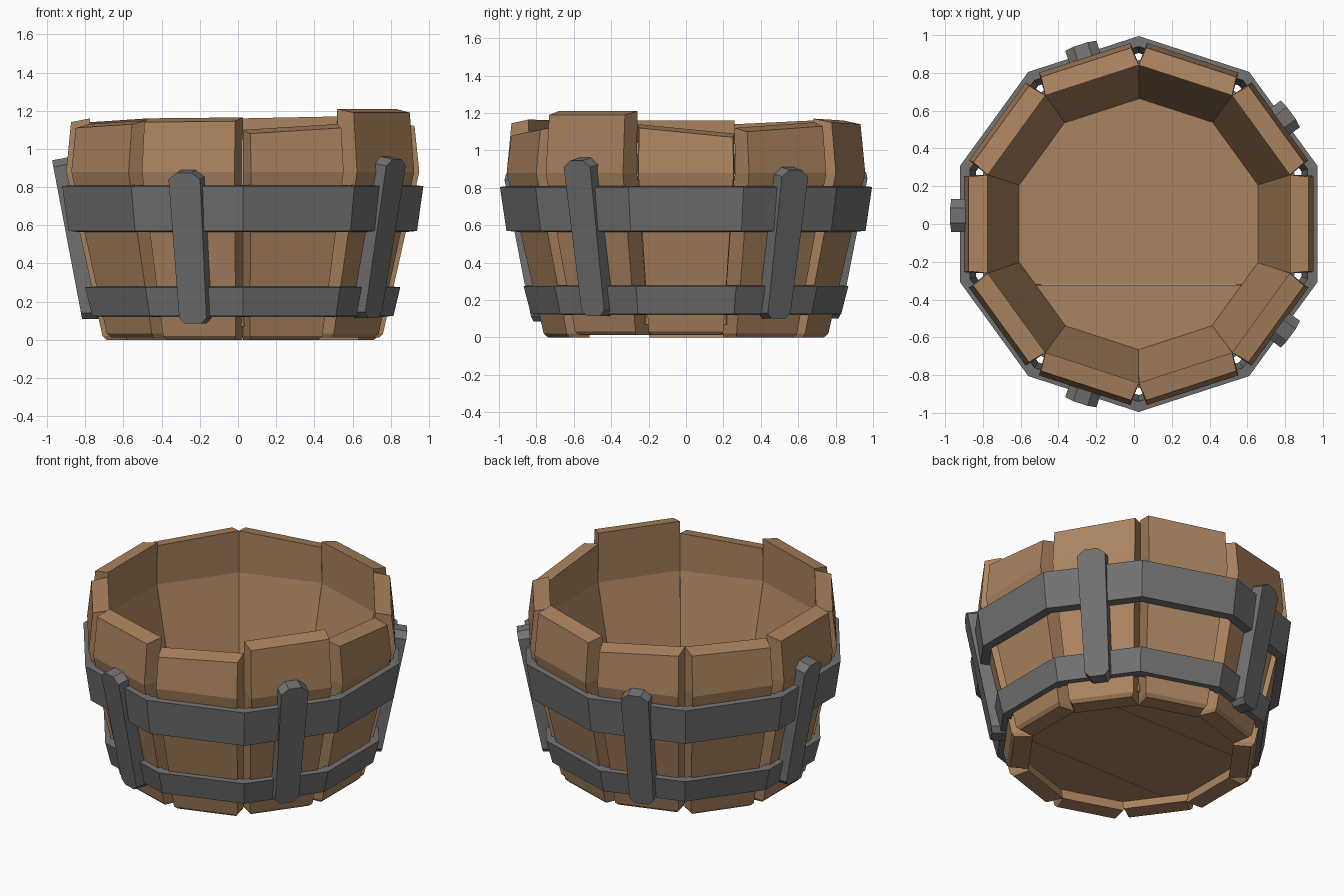
import bpy, bmesh, math

if "Cube" in bpy.data.objects:
    bpy.data.objects.remove(bpy.data.objects["Cube"])

CX = 0.025                      # tub axis sits slightly off centre (one strap sticks out)
COS = math.cos(math.radians(18))

def material(name, col):
    m = bpy.data.materials.new(name)
    m.diffuse_color = (*col, 1)
    m.use_nodes = True
    m.node_tree.nodes["Principled BSDF"].inputs["Base Color"].default_value = m.diffuse_color
    return m

WOOD = material("warm wood", (0.41, 0.23, 0.115))
IRON = material("grey iron", (0.165, 0.165, 0.165))

def make(name, verts, faces, mat):
    me = bpy.data.meshes.new(name)
    me.from_pydata(verts, [], faces)
    bm = bmesh.new()
    bm.from_mesh(me)
    bmesh.ops.recalc_face_normals(bm, faces=bm.faces)
    bm.to_mesh(me)
    bm.free()
    me.materials.append(mat)
    ob = bpy.data.objects.new(name, me)
    bpy.context.collection.objects.link(ob)
    return ob

def polar(deg, r, t, z):
    """Point at radial distance r, sideways offset t, height z."""
    a = math.radians(deg)
    return (CX + r * math.cos(a) - t * math.sin(a), r * math.sin(a) + t * math.cos(a), z)

def loft(rings, closed=False):
    """Verts and faces joining equal rings; capped unless closed."""
    n, m = len(rings[0]), len(rings)
    verts = [v for r in rings for v in r]
    faces = []
    for i in range(m if closed else m - 1):
        k = (i + 1) % m
        for j in range(n):
            l = (j + 1) % n
            faces.append((i * n + j, i * n + l, k * n + l, k * n + j))
    if not closed:
        faces += [tuple(range(n)), tuple(range((m - 1) * n, m * n))]
    return verts, faces

# Staves: bent planks, uneven tops (height at either side of each plank)
TOPS = [(1.14, 1.09), (1.12, 1.15), (1.17, 1.16), (1.12, 1.16), (1.16, 1.14),
        (1.16, 1.16), (1.13, 1.15), (1.16, 1.165), (1.10, 1.13), (1.21, 1.21)]
for i, (zl, zr) in enumerate(TOPS):
    a = 36 * i
    dz = 0.012 * (i % 3 == 0)
    rings = []
    # inner radius, outer radius, inner half width, outer half width, z
    for ri, ro, wi, wo, z in ((0.605, 0.715, 0.195, 0.185, 0.0 + dz),
                              (0.61, 0.735, 0.20, 0.20, 0.02 + dz),
                              (0.805, 0.925, 0.261, 0.255, 0.88),
                              (0.80, 0.90, 0.26, 0.25, None)):
        l, r = (z, z) if z is not None else (zl, zr)
        drop = 0.02 if z is None else 0
        rings.append([polar(a, ri, -wi, l), polar(a, ro, -wo, l - drop),
                      polar(a, ro, wo, r - drop), polar(a, ri, wi, r)])
    make(f"stave_{i + 1}", *loft(rings), WOOD)

# Hoops: two ten-sided flared iron bands
def hoop(name, z0, z1, r0, r1, th):
    rings = []
    for k in range(10):
        a = 18 + 36 * k
        rings.append([polar(a, r, 0, z) for r, z in
                      ((r0, z0), (r1, z1), (r1 - th, z1 + 0.005), (r0 - th, z0 - 0.005))])
    make(name, *loft(rings, True), IRON)

hoop("upper_hoop", 0.57, 0.805, 0.96, 0.995, 0.055)
hoop("lower_hoop", 0.125, 0.275, 0.83, 0.868, 0.055)

# Straps: leaning iron bars with clipped corners on every other stave
for i, (a, zb, zt, off) in enumerate(((36, 0.10, 0.90, 0.0), (108, 0.10, 0.89, 0.0),
                                      (180, 0.11, 0.945, -0.045), (252, 0.085, 0.88, 0.0),
                                      (324, 0.115, 0.95, 0.0))):
    outline = ((-0.045, zb), (0.045, zb), (0.075, zb + 0.03), (0.087, zt - 0.035),
               (0.04, zt), (-0.04, zt), (-0.087, zt - 0.035), (-0.075, zb + 0.03))
    rings = []
    for r0, dz in ((0.755, 0.012), (0.842, -0.005)):
        rings.append([polar(a, r0 + 0.157 * (z - zb) / (zt - zb), t + off, z + dz * (z > 0.5))
                      for t, z in outline])
    make(f"strap_{i + 1}", *loft(rings), IRON)

# Floor: ten-sided board cut into three planks
R = 0.655 / COS
bounds = (-0.7, -0.322, 0.32, 0.7)
for i in range(3):
    bm = bmesh.new()
    rings = [[polar(18 + 36 * k, R, 0, z) for k in range(10)] for z in (0.07, 0.12)]
    vs, fs = loft(rings)
    bv = [bm.verts.new(v) for v in vs]
    for f in fs:
        bm.faces.new([bv[j] for j in f])
    for y, s in ((bounds[i] + 0.001, -1), (bounds[i + 1] - 0.001, 1)):
        cut = bmesh.ops.bisect_plane(bm, geom=bm.verts[:] + bm.edges[:] + bm.faces[:],
                                     plane_co=(0, y, 0), plane_no=(0, s, 0), clear_outer=True)
        edges = [e for e in cut["geom_cut"] if isinstance(e, bmesh.types.BMEdge)]
        if edges:
            bmesh.ops.holes_fill(bm, edges=edges)
    bmesh.ops.recalc_face_normals(bm, faces=bm.faces)
    me = bpy.data.meshes.new(f"floor_plank_{i + 1}")
    bm.to_mesh(me)
    bm.free()
    me.materials.append(WOOD)
    bpy.context.collection.objects.link(bpy.data.objects.new(me.name, me))
